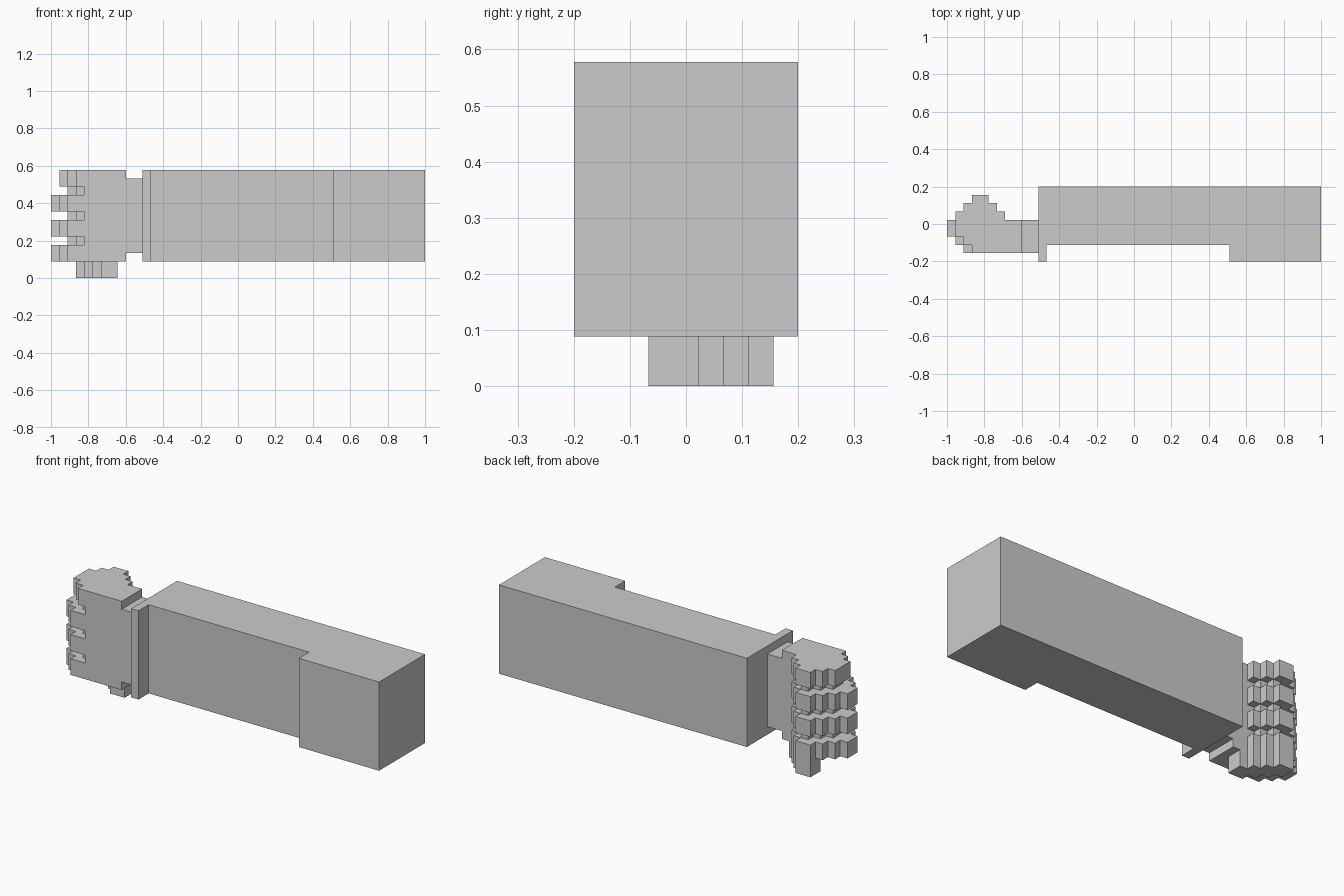
import bpy, bmesh

if "Cube" in bpy.data.objects:
    bpy.data.objects.remove(bpy.data.objects["Cube"])

U = 2 / 45            # one block of the stepped grid
Y0 = 0.0222           # y of grid row 0


def stepped(name, rows, first_row, z0, z1):
    """Extrude a stepped outline; each row is (start, end) in blocks along x."""
    left, right = [], []
    for i, (a, b) in enumerate(rows):
        for r in (first_row + i, first_row + i + 1):
            left.append((a, r))
            right.append((b, r))
    pts = right + left[::-1]
    # drop repeated and straight-through points
    n = len(pts)
    keep = []
    for i, p in enumerate(pts):
        q, s = pts[i - 1], pts[(i + 1) % n]
        if p == q or (p[0] == q[0] == s[0]) or (p[1] == q[1] == s[1]):
            continue
        keep.append(p)
    bm = bmesh.new()
    vs = [bm.verts.new((-1 + k * U, Y0 + j * U, z0 * U)) for k, j in keep]
    face = bm.faces.new(vs)
    ext = bmesh.ops.extrude_face_region(bm, geom=[face])
    top = [v for v in ext["geom"] if isinstance(v, bmesh.types.BMVert)]
    bmesh.ops.translate(bm, verts=top, vec=(0, 0, (z1 - z0) * U))
    bmesh.ops.recalc_face_normals(bm, faces=bm.faces[:])
    me = bpy.data.meshes.new(name)
    bm.to_mesh(me)
    bm.free()
    ob = bpy.data.objects.new(name, me)
    bpy.context.collection.objects.link(ob)
    return ob


# sleeve with a shallow recess between cuff and shoulder block
sleeve = stepped("sleeve", [(11, 45)] * 7, -3, 2, 13)
cuff = stepped("cuff_edge", [(11, 12)] * 2, -5, 2, 13)
shoulder = stepped("shoulder_block", [(34, 45)] * 2, -5, 2, 13)

# wrist and palm
stepped("wrist", [(9, 11)] * 4, -4, 3, 12)
stepped("palm", [(4, 9)] * 4, -4, 2, 13)

# curled fingers, the top one a block shorter at the knuckle
tip = [(1, 7), (2, 6), (3, 5)]
long_finger = [(2, 4), (1, 4), (0, 4), (0, 4)] + tip
short_finger = [(3, 4), (2, 4), (1, 4), (1, 4)] + tip
for i, z in enumerate((2, 5, 8)):
    stepped(f"finger_{i + 1}", long_finger, -4, z, z + 2)
stepped("finger_4", short_finger, -4, 11, 13)

# recessed webbing between fingers
for i, z in enumerate((4, 7, 10)):
    stepped(f"finger_gap_{i + 1}", [(3, 4), (2, 4), (2, 4), (3, 6), (4, 5)], -3, z, z + 1)

# thumb running diagonally under the hand
stepped("thumb", [(6, 8), (5, 8), (4, 7), (3, 6), (3, 5)], -2, 0, 2)
